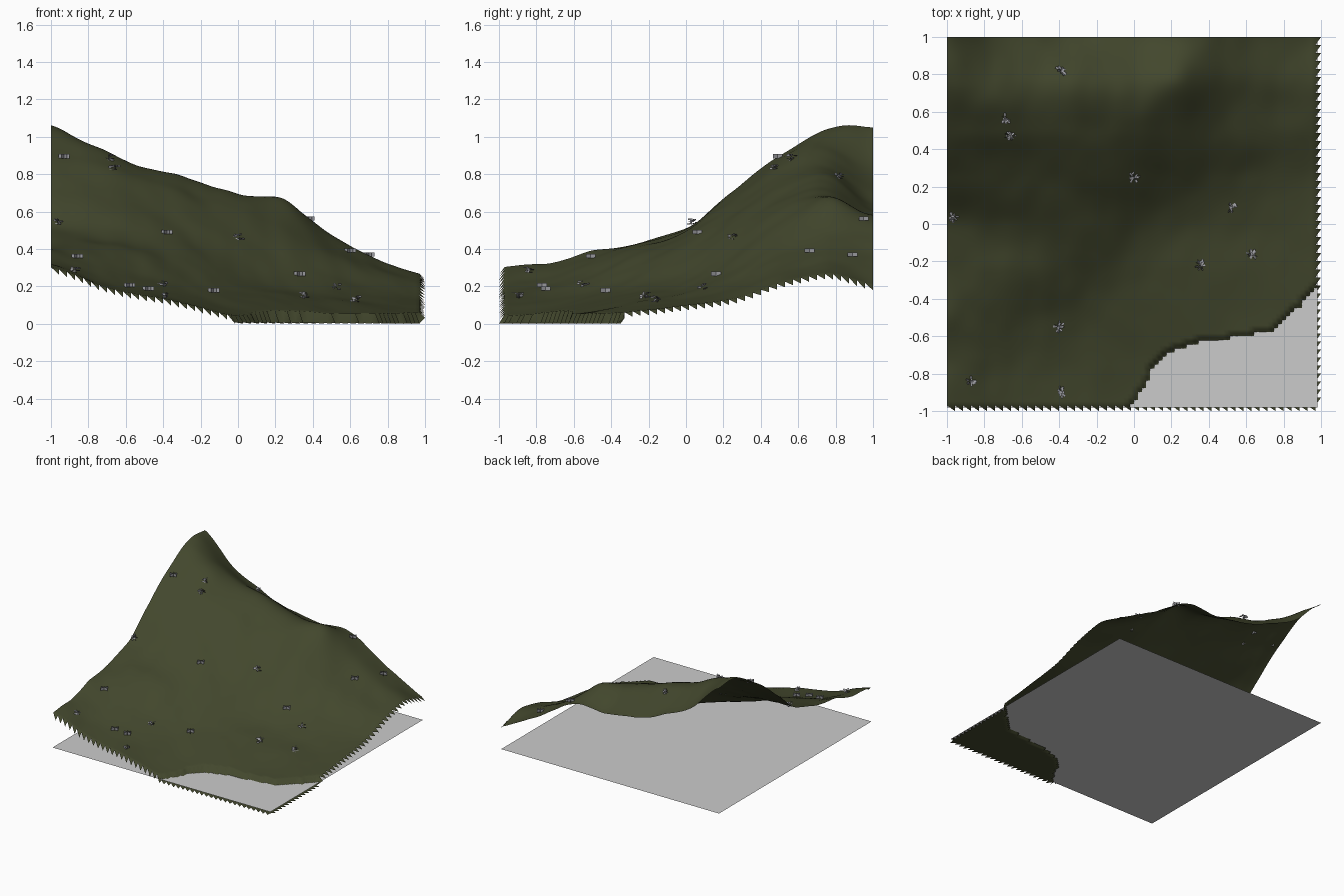
import bpy, bmesh, math, random
from mathutils import Vector, Matrix, noise

random.seed(4)
if "Cube" in bpy.data.objects:
    bpy.data.objects.remove(bpy.data.objects["Cube"], do_unlink=True)

CELLS = 92          # terrain resolution
SPAN = 1.97         # terrain width without the ragged rim
WATER = 0.02


def material(name, rgb):
    mat = bpy.data.materials.new(name)
    mat.use_nodes = True
    colour = (*rgb, 1)
    mat.diffuse_color = colour
    shader = mat.node_tree.nodes["Principled BSDF"]
    shader.inputs["Base Color"].default_value = colour
    shader.inputs["Roughness"].default_value = 0.9
    return mat


olive = material("dark olive grass", (0.055, 0.063, 0.026))
water_grey = material("water grey", (0.6, 0.6, 0.6))
stone_grey = material("stone grey", (0.33, 0.33, 0.35))


def add_object(name, bm, mat, smooth=False):
    mesh = bpy.data.meshes.new(name)
    bm.to_mesh(mesh)
    bm.free()
    mesh.materials.append(mat)
    for poly in mesh.polygons:
        poly.use_smooth = smooth
    obj = bpy.data.objects.new(name, mesh)
    bpy.context.scene.collection.objects.link(obj)
    return obj


# Hill heights in hundredths: back row first, each row runs from -x to +x
HILL = [
    [105, 82, 70, 61, 57, 58, 47, 32, 20],
    [104, 94, 83, 77, 69, 66, 46, 34, 26],
    [90, 86, 77, 69, 62, 51, 38, 28, 21],
    [71, 68, 62, 55, 45, 34, 25, 18, 13],
    [51, 50, 47, 40, 28, 20, 16, 12, 10],
    [43, 42, 37, 27, 19, 15, 12, 9, 7],
    [39, 33, 25, 17, 13, 10, 7, 6, 4],
    [32, 24, 18, 12, 7, 5, 4, 4, 4],
    [30, 21, 15, 10, 4, 4, 4, 4, 4],
]

# Shoreline as (x, y) points
SHORE = [(-.04, -1), (.05, -.87), (.1, -.75), (.18, -.68), (.35, -.62),
         (.58, -.6), (.75, -.56), (.88, -.44), (1, -.3)]


def spline(values, t):
    """Smooth curve through evenly spaced values, t from 0 to 1."""
    last = len(values) - 1
    s = min(max(t, 0), 1) * last
    i = min(int(s), last - 1)
    f = s - i
    a, b, c, d = (values[min(max(k, 0), last)] for k in range(i - 1, i + 3))
    return b + f / 2 * (c - a + f * (2 * a - 5 * b + 4 * c - d
                                     + f * (3 * (b - c) + d - a)))


def under_water(x, y):
    for (xa, ya), (xb, yb) in zip(SHORE, SHORE[1:]):
        if xa <= x <= xb:
            return y < ya + (yb - ya) * (x - xa) / (xb - xa)
    return False


def height(x, y):
    if under_water(x, y):
        return 0.006 * (1 - x) + 0.002
    u, v = (x + 1) / 2, (1 - y) / 2
    z = spline([spline(row, u) for row in HILL], v) / 100
    # Gullies and bumps, fading out on the low ground
    bumps = noise.noise(Vector((x * 4, y * 4, 1))) + noise.noise(Vector((x * 9, y * 7, 5))) / 3
    return max(z + bumps * min(0.016, z * 0.06), 0.035)


# Terrain sheet
bm = bmesh.new()
step = SPAN / CELLS
grid = []
for j in range(CELLS + 1):
    y = 1 - j * step
    grid.append([bm.verts.new((-1 + i * step, y, height(-1 + i * step, y)))
                 for i in range(CELLS + 1)])
for j in range(CELLS):
    for i in range(CELLS):
        bm.faces.new((grid[j][i], grid[j + 1][i], grid[j + 1][i + 1], grid[j][i + 1]))


# Ragged teeth along the right and front rims
def tooth(a, mid, b, outward):
    tip = b.co + outward * 0.03
    tip.z = max(tip.z - 0.03, 0)
    point = bm.verts.new(tip)
    bm.faces.new((a, mid, point))
    bm.faces.new((mid, b, point))


for k in range(0, CELLS, 2):
    tooth(*[grid[k + n][-1] for n in (2, 1, 0)], Vector((1, 0, 0)))
    tooth(*[grid[-1][k + n] for n in (0, 1, 2)], Vector((0, -1, 0)))
bmesh.ops.recalc_face_normals(bm, faces=bm.faces)
if sum(f.normal.z for f in bm.faces) < 0:
    bmesh.ops.reverse_faces(bm, faces=bm.faces)
add_object("hillside", bm, olive, smooth=True)

# Water sheet
bm = bmesh.new()
bm.faces.new([bm.verts.new((x, y, WATER)) for x, y in
              ((-1, -.98), (.98, -.98), (.98, 1), (-1, 1))])
add_object("water", bm, water_grey)


def add_quad(bm, matrix, width, tall):
    corners = ((-1, -1), (1, -1), (1, 1), (-1, 1))
    bm.faces.new([bm.verts.new(matrix @ Vector((a * width / 2, 0, b * tall / 2)))
                  for a, b in corners])


# Shrubs: loose clumps of small tilted leaves
SHRUBS = [(-.39, .82), (-.69, .56), (-.66, .47), (-.97, .04), (0, .25), (.52, .09),
          (.36, -.22), (.63, -.16), (-.4, -.55), (-.87, -.84), (-.39, -.9)]
bm = bmesh.new()
for x, y in SHRUBS:
    ground = height(x, y)
    for n in range(22):
        angle, reach = random.uniform(0, math.tau), random.uniform(0, 0.027)
        place = Matrix.Translation((x + reach * math.cos(angle),
                                    y + reach * math.sin(angle),
                                    ground + random.uniform(0, 0.03)))
        tilt = Matrix.Rotation(angle, 4, 'Z') @ Matrix.Rotation(random.uniform(.4, 1.6), 4, 'X')
        add_quad(bm, place @ tilt, 0.017, 0.012)
add_object("shrubs", bm, stone_grey)

# Grass tufts: low crossed upright cards
TUFTS = [(-.93, .49), (-.38, .06), (-.86, -.51), (-.58, -.77), (-.48, -.75),
         (-.13, -.43), (.33, .16), (.6, .66), (.38, .95), (.7, .89)]
bm = bmesh.new()
for x, y in TUFTS:
    place = Matrix.Translation((x, y, height(x, y) + 0.013))
    for turn in (0, 60, 120):
        add_quad(bm, place @ Matrix.Rotation(math.radians(turn), 4, 'Z'), 0.06, 0.022)
add_object("grass_tufts", bm, stone_grey)
